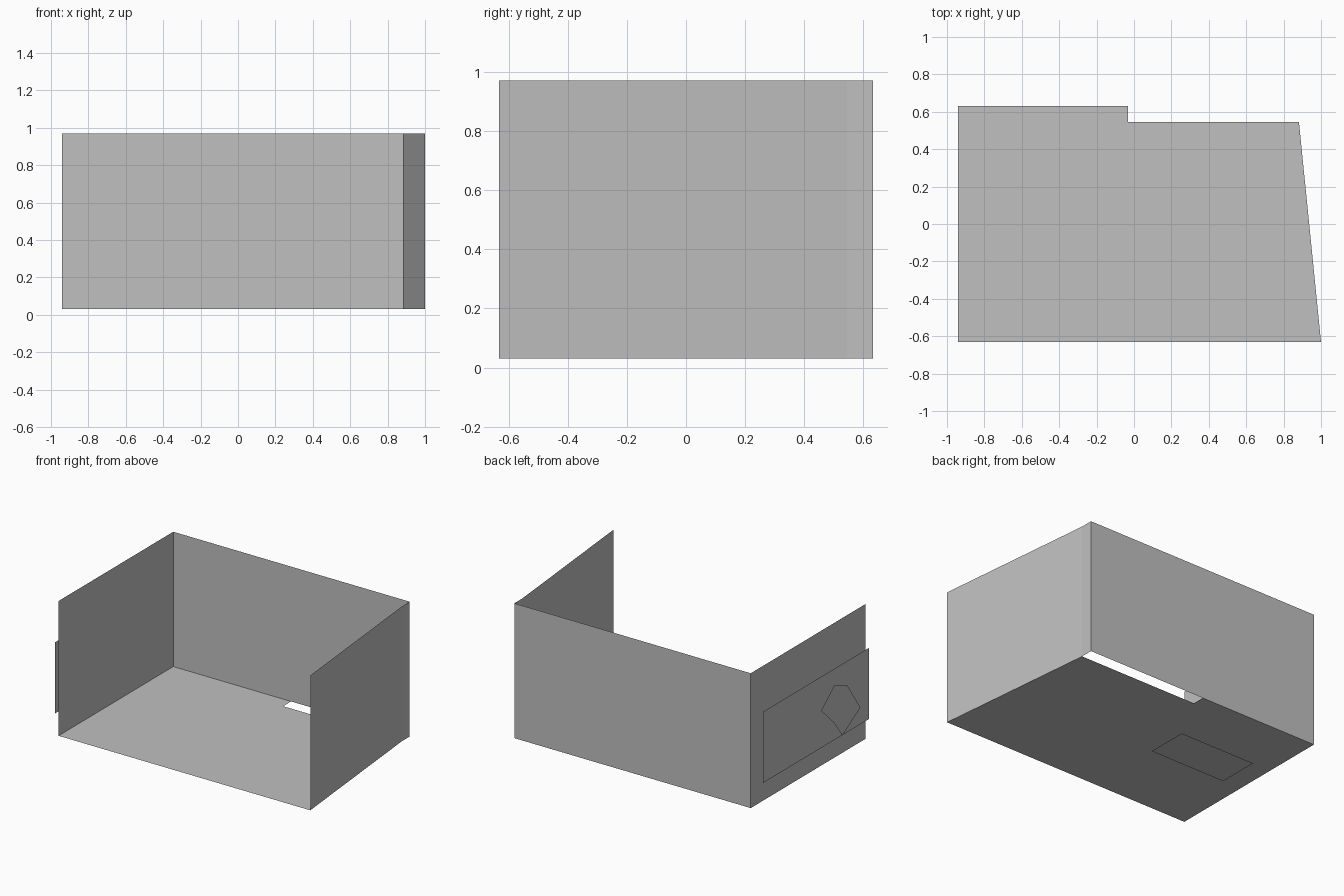
import bpy
import bmesh
from mathutils import Vector

cube = bpy.data.objects.get("Cube")
if cube:
    bpy.data.objects.remove(cube, do_unlink=True)

grey = bpy.data.materials.new("plain grey")
grey.use_nodes = True
colour = (0.527, 0.527, 0.527, 1)
grey.diffuse_color = colour
grey.node_tree.nodes["Principled BSDF"].inputs["Base Color"].default_value = colour


def build(name, polygons, facing=None):
    """Make one object of flat polygons, turned towards the given direction."""
    bm = bmesh.new()
    for points in polygons:
        face = bm.faces.new([bm.verts.new(p) for p in points])
        face.normal_update()
        if facing and face.normal.dot(Vector(facing)) < 0:
            face.normal_flip()
    bmesh.ops.remove_doubles(bm, verts=bm.verts, dist=0.0005)
    mesh = bpy.data.meshes.new(name)
    bm.to_mesh(mesh)
    bm.free()
    mesh.materials.append(grey)
    obj = bpy.data.objects.new(name, mesh)
    bpy.context.collection.objects.link(obj)
    return obj


def wall(name, path, facing):
    """Raise a thin wall along a plan path."""
    build(name, [[(*a, BASE), (*b, BASE), (*b, TOP), (*a, TOP)]
                 for a, b in zip(path, path[1:])], facing)


BASE, TOP = 0.03, 0.97
GAP = 0.029                       # spacing of the outer plates
LEFT, FRONT, BACK = -0.942, -0.632, 0.632
NOTCH_X, NOTCH_Y = -0.033, 0.545

# Plan corners
front_a, front_b = (LEFT, FRONT), (1.0, FRONT)
kink, back_b, back_a = (0.882, NOTCH_Y), (0.882, BACK), (LEFT, BACK)

# Floor with a strip missing along the back
floor_plan = [front_a, front_b, kink, (NOTCH_X, NOTCH_Y), (NOTCH_X, BACK), back_a]
build("floor", [[(x, y, BASE) for x, y in floor_plan]], (0, 0, 1))

# Three walls, open at the front
wall("back_wall", [back_a, back_b], (0, 1, 0))
wall("straight_side_wall", [front_a, back_a], (-1, 0, 0))
wall("slanted_side_wall", [front_b, kink, back_b], (1, 0, 0))

# Plates outside the straight side wall
x = LEFT - GAP
build("side_plate", [[(x, FRONT, 0.177), (x, 0.54, 0.177),
                      (x, 0.54, 0.673), (x, FRONT, 0.673)]], (-1, 0, 0))
outline = [(-0.06, 0.46), (-0.205, 0.58), (-0.35, 0.525),
           (-0.493, 0.316), (-0.294, 0.197), (-0.205, 0.318)]
build("side_badge_plate", [[(-1.0, y, z) for y, z in outline]], (-1, 0, 0))

# Plate under the floor
build("under_plate", [[(-0.767, -0.045, 0), (-0.183, -0.045, 0),
                       (-0.183, 0.247, 0), (-0.767, 0.247, 0)]], (0, 0, -1))
